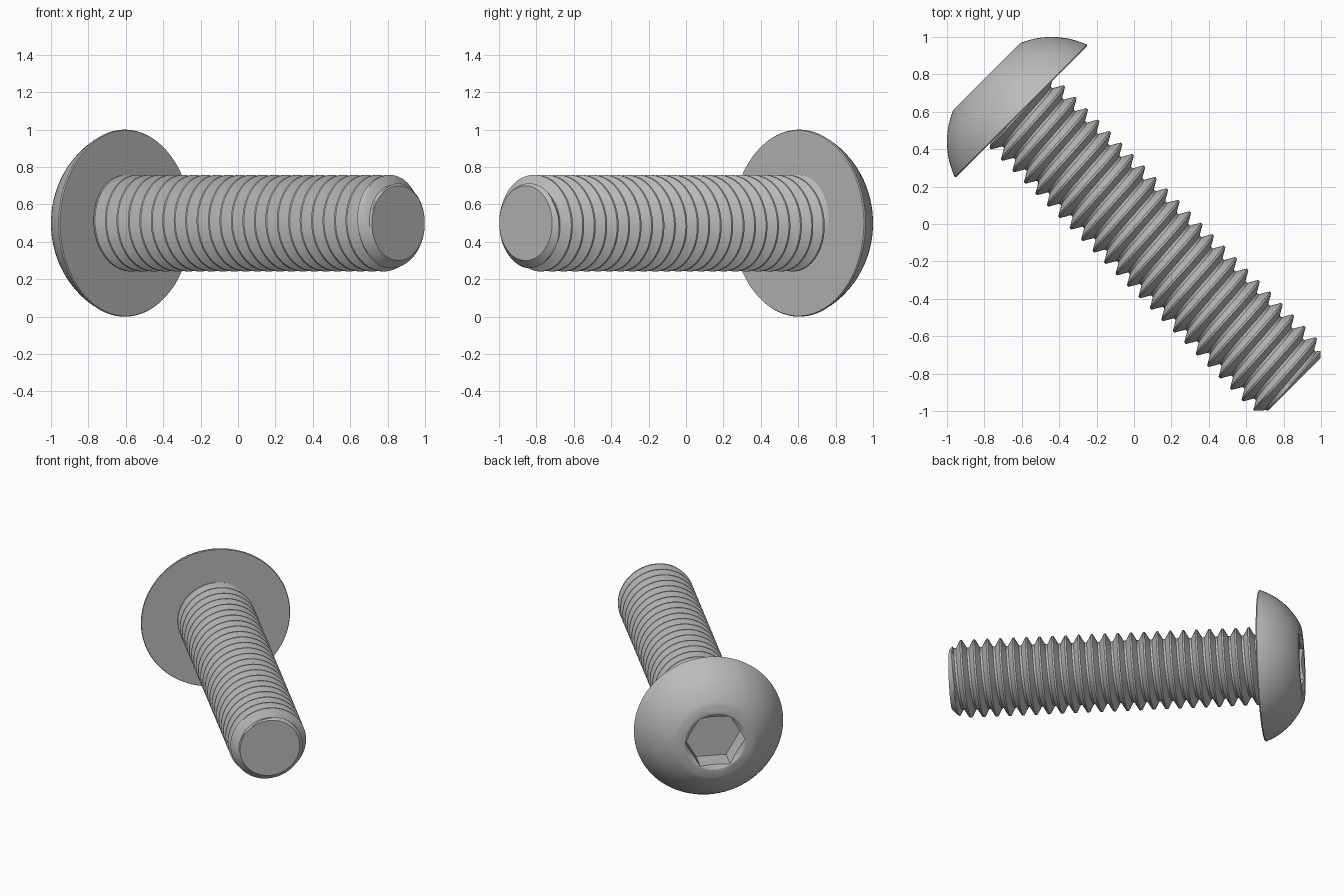
import bpy, bmesh
from math import sin, cos, pi, radians, sqrt
from mathutils import Matrix, Vector

if "Cube" in bpy.data.objects:
    bpy.data.objects.remove(bpy.data.objects["Cube"])

# Local z runs from head to tip, lying flat and turned 45 degrees
h = sqrt(0.5)
PLACE = Matrix(((h, 0, h, 0), (h, 0, -h, 0), (0, 1, 0, 0.5), (0, 0, 0, 1)))

steel = bpy.data.materials.new("grey steel")
steel.use_nodes = True
colour = (0.5, 0.5, 0.5, 1)
steel.diffuse_color = colour
steel.node_tree.nodes["Principled BSDF"].inputs["Base Color"].default_value = colour


def make_object(name, bm):
    bmesh.ops.recalc_face_normals(bm, faces=bm.faces)
    bm.transform(PLACE)
    mesh = bpy.data.meshes.new(name)
    bm.to_mesh(mesh)
    bm.free()
    mesh.materials.append(steel)
    ob = bpy.data.objects.new(name, mesh)
    bpy.context.collection.objects.link(ob)
    return ob


def activate(ob):
    bpy.ops.object.select_all(action='DESELECT')
    ob.select_set(True)
    bpy.context.view_layer.objects.active = ob


def lathe(name, profile, sides):
    """Closed solid of revolution from (radius, z) points."""
    bm = bmesh.new()
    rings = [[bm.verts.new((r * cos(2 * pi * j / sides), r * sin(2 * pi * j / sides), z))
              for j in range(sides)] for r, z in profile]
    for a, b in zip(rings, rings[1:]):
        for j in range(sides):
            k = (j + 1) % sides
            bm.faces.new((a[j], a[k], b[k], b[j]))
    bm.faces.new(rings[0])
    bm.faces.new(rings[-1])
    return make_object(name, bm)


# Domed head: short rim, then an arc up to the flat top
UNDER, TOP = -0.849, -1.114
arc = [radians(20.3 + (66.9 - 20.3) * i / 12) for i in range(13)]
dome = [(0.078 + 0.45 * cos(a), -0.70 - 0.45 * sin(a)) for a in arc]
head = lathe("button_head", [(0.496, UNDER)] + dome, 96)

# Hexagonal socket with a conical lead-in
cutters = [lathe("socket_cutter", [(0.2, TOP - 0.1), (0.2, TOP + 0.16)], 6),
           lathe("lead_in_cutter", [(0.233, TOP - 0.017), (0.143, TOP + 0.035)], 64)]
for cutter in cutters:
    cutter.hide_render = True
    mod = head.modifiers.new("socket", 'BOOLEAN')
    mod.operation = 'DIFFERENCE'
    mod.solver = 'EXACT'
    mod.object = cutter
    activate(head)
    bpy.ops.object.modifier_apply(modifier=mod.name)
for cutter in cutters:
    bpy.data.objects.remove(cutter)

# Threaded shank: a helical V profile limited by the tip chamfer
PITCH, CREST, ROOT = 0.0866, 0.258, 0.205
START, TIP, TIP_R = UNDER - 0.02, 1.212, 0.2
SIDES, TURNS = 72, 28
flank = 0.0306
tooth = [(-0.0055, CREST), (0.0055, CREST)]
tooth += [(0.0055 + flank * t, CREST + (ROOT - CREST) * t) for t in (0.25, 0.5, 0.75, 1)]
tooth += [(PITCH - 0.0055 - flank * t, CREST + (ROOT - CREST) * t) for t in (1, 0.75, 0.5, 0.25)]

bm = bmesh.new()
columns = []
for j in range(SIDES + 1):
    turn = j / SIDES
    column = []
    for k in range(TURNS):
        for dz, r in tooth:
            z = -0.785 + PITCH * (k - 3 + turn) + dz
            z = min(max(z, START), TIP)
            r = min(r, TIP_R + TIP - z)
            column.append(bm.verts.new((r * cos(2 * pi * turn), r * sin(2 * pi * turn), z)))
    columns.append(column)
for a, b in zip(columns, columns[1:]):
    for i in range(len(a) - 1):
        bm.faces.new((a[i], b[i], b[i + 1], a[i + 1]))
bmesh.ops.remove_doubles(bm, verts=bm.verts, dist=0.00005)

# Flat end of the tip
rim = [e for e in bm.edges if e.is_boundary and all(v.co.z > TIP - 0.0001 for v in e.verts)]
bmesh.ops.holes_fill(bm, edges=rim, sides=0)
shank = make_object("threaded_shank", bm)

for ob in (head, shank):
    activate(ob)
    bpy.ops.object.shade_smooth_by_angle(angle=radians(30))
